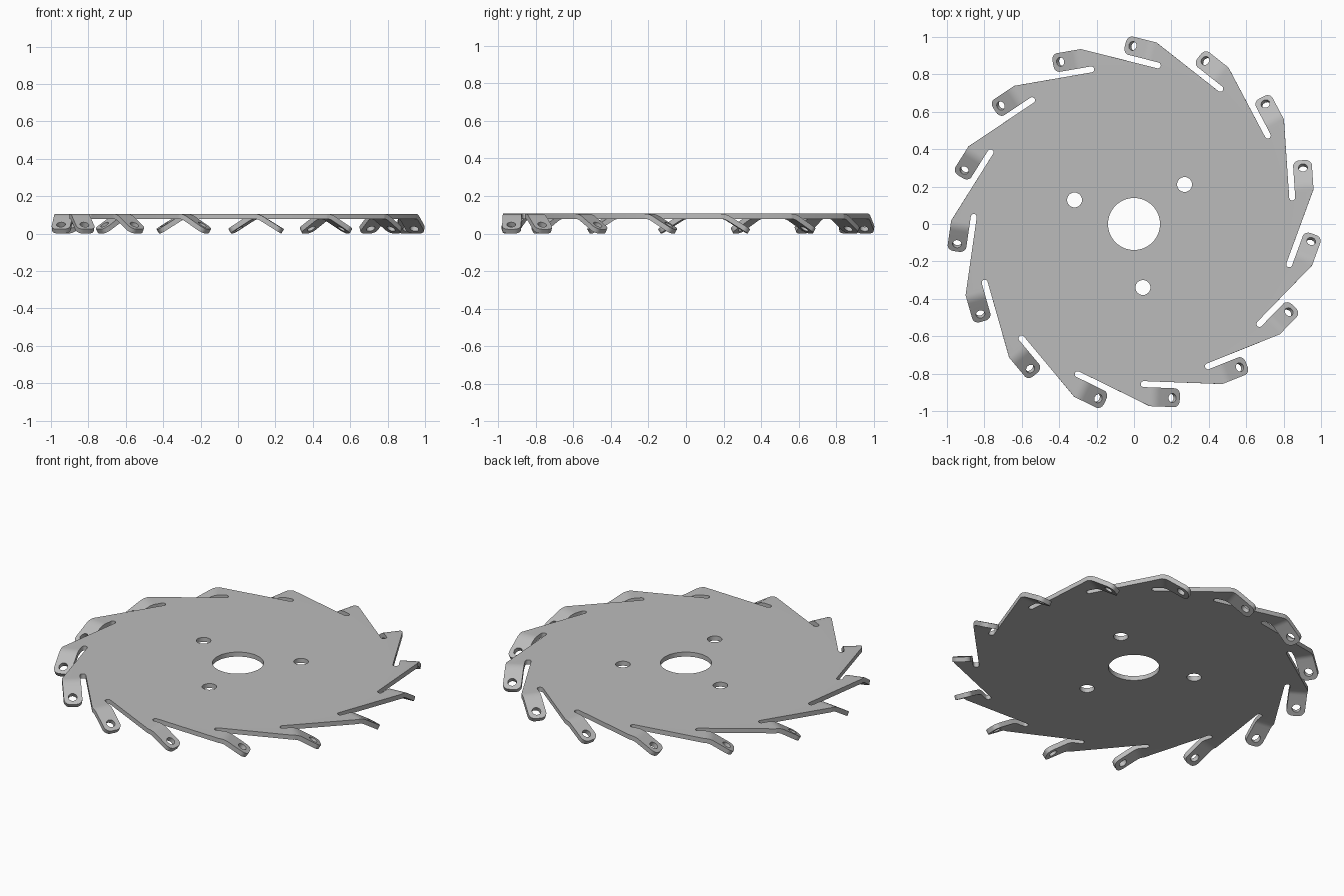
import bpy
import bmesh
from math import sin, cos, pi, radians
from mathutils import Matrix, Vector

cube = bpy.data.objects.get("Cube")
if cube:
    bpy.data.objects.remove(cube)

TEETH = 15
STEP = 2 * pi / TEETH
THICK = 0.027
TOP = 0.1056
BEND = radians(32)       # downward angle of each tab
BEND_R = 0.094           # radius of the fold
ARC = BEND_R * BEND      # flat length used by the fold
SLOT_R = 0.016
ROOT, OUTER = 0.0365, -0.1167   # tab root and outer edge, from the slot end
LENGTH = 0.1815          # flat length of a tab
ROUND = 0.035

# Tooth frame: origin at the slot end, x along the tab
TOOTH = Matrix.Translation((0.052, -0.856, 0)) @ Matrix.Rotation(radians(-2.18), 4, 'Z')


def arc(cx, cy, r, start, end, n):
    """Points along a circular arc, angles in degrees."""
    return [Vector((cx + r * cos(radians(start + (end - start) * i / n)),
                    cy + r * sin(radians(start + (end - start) * i / n)), 0))
            for i in range(n + 1)]


def circle(cx, cy, r, n):
    return arc(cx, cy, r, 0, 360, n)[:-1]


def sheet(loops):
    """Flat filled sheet: the first loop is the outline, the rest are holes."""
    bm = bmesh.new()
    for pts in loops:
        vs = [bm.verts.new(p) for p in pts]
        for a, b in zip(vs, vs[1:] + vs[:1]):
            bm.edges.new((a, b))
    bmesh.ops.triangle_fill(bm, edges=bm.edges[:], use_beauty=True, normal=(0, 0, 1))
    bm.normal_update()
    flipped = [f for f in bm.faces if f.normal.z < 0]
    if flipped:
        bmesh.ops.reverse_faces(bm, faces=flipped)
    return bm


# Plate outline: tab root, then the round-ended slot, repeated round the rim
tooth = [Vector((ROOT, OUTER, 0)), Vector((ROOT, -SLOT_R, 0))]
tooth += arc(0, 0, SLOT_R, 270, 90, 10)
outline = [Matrix.Rotation(STEP * k, 4, 'Z') @ TOOTH @ p
           for k in range(TEETH) for p in tooth]

# Centre bore and three bolt holes
holes = [circle(0, 0, 0.139, 64)]
for k in range(3):
    a = radians(38 + 120 * k)
    holes.append(circle(0.343 * cos(a), 0.343 * sin(a), 0.04, 32))
plate = sheet([outline] + holes)

# Tab with rounded tip and a hole, flat at first
tip = LENGTH - ROUND
tab_outline = [Vector((0, -SLOT_R, 0)), Vector((0, OUTER, 0))]
tab_outline += arc(tip, OUTER + ROUND, ROUND, -90, 0, 8)
tab_outline += arc(tip, -SLOT_R - ROUND, ROUND, 0, 90, 8)
tab = sheet([tab_outline, circle(0.1345, -0.068, 0.024, 24)])

# Fold the tab down along a smooth arc
FOLDS = 6
for i in range(1, FOLDS + 1):
    bmesh.ops.bisect_plane(tab, geom=tab.verts[:] + tab.edges[:] + tab.faces[:],
                           plane_co=(ARC * i / FOLDS, 0, 0), plane_no=(1, 0, 0))
for v in tab.verts:
    s = v.co.x
    a = min(s / BEND_R, BEND)
    rest = max(s - ARC, 0)
    v.co.x = ROOT + BEND_R * sin(a) + rest * cos(BEND)
    v.co.z = -BEND_R * (1 - cos(a)) - rest * sin(BEND)

# Join fifteen tabs to the plate
tab_mesh = bpy.data.meshes.new("tab_sheet")
tab.to_mesh(tab_mesh)
tab.free()
for k in range(TEETH):
    copy = tab_mesh.copy()
    copy.transform(Matrix.Rotation(STEP * k, 4, 'Z') @ TOOTH)
    plate.from_mesh(copy)
    bpy.data.meshes.remove(copy)
bpy.data.meshes.remove(tab_mesh)
bmesh.ops.remove_doubles(plate, verts=plate.verts[:], dist=0.0002)
bmesh.ops.translate(plate, verts=plate.verts[:], vec=(0, 0, TOP))
mesh = bpy.data.meshes.new("toothed_disc")
plate.to_mesh(mesh)
plate.free()

disc = bpy.data.objects.new("toothed_disc", mesh)
bpy.context.collection.objects.link(disc)
bpy.ops.object.select_all(action='DESELECT')
disc.select_set(True)
bpy.context.view_layer.objects.active = disc

# Sheet thickness, grown downward
solid = disc.modifiers.new("thickness", 'SOLIDIFY')
solid.thickness = THICK
solid.offset = -1
solid.use_even_offset = True
bpy.ops.object.modifier_apply(modifier=solid.name)
bpy.ops.object.shade_smooth_by_angle(angle=radians(30))

# Plain grey metal
grey = bpy.data.materials.new("plain_grey")
grey.use_nodes = True
colour = (0.5, 0.5, 0.5, 1)
grey.diffuse_color = colour
grey.node_tree.nodes["Principled BSDF"].inputs["Base Color"].default_value = colour
disc.data.materials.append(grey)
